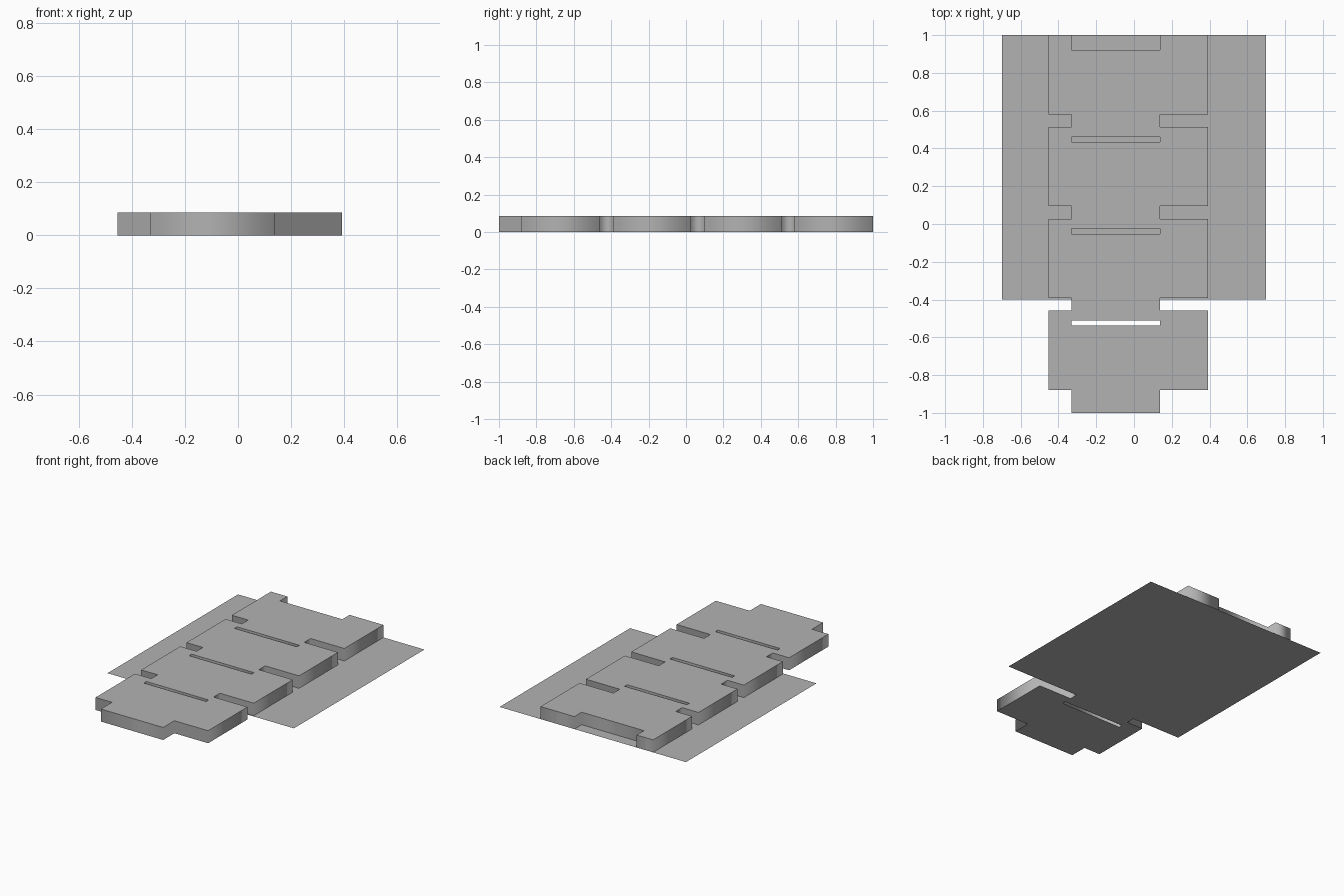
import bpy
from mathutils import Matrix

cube = bpy.data.objects.get("Cube")
if cube:
    bpy.data.objects.remove(cube, do_unlink=True)

HEIGHT = 0.085
LEFT, RIGHT = -0.453, 0.392        # full width of the links
NECK_L, NECK_R = -0.33, 0.138      # width of necks, tongue and slots
PITCH = 0.486                      # spacing of the repeating links
NOTCH = (-0.459, -0.391)           # first side notch, in y
SLOT = (-0.538, -0.511)            # first slot, in y

grey = bpy.data.materials.new("neutral grey")
grey.use_nodes = True
colour = (0.45, 0.45, 0.45, 1)
grey.diffuse_color = colour
grey.node_tree.nodes["Principled BSDF"].inputs["Base Color"].default_value = colour


def add_object(name, mesh):
    obj = bpy.data.objects.new(name, mesh)
    bpy.context.collection.objects.link(obj)
    mesh.materials.clear()
    mesh.materials.append(grey)
    return obj


def extruded(name, loops, height):
    """Fill closed outlines (inner ones become holes) and extrude them up from z = 0."""
    curve = bpy.data.curves.new(name + "_outline", "CURVE")
    curve.dimensions = "2D"
    curve.fill_mode = "BOTH"
    curve.extrude = height / 2
    for loop in loops:
        spline = curve.splines.new("POLY")
        spline.points.add(len(loop) - 1)
        for point, (x, y) in zip(spline.points, loop):
            point.co = (x, y, 0, 1)
        spline.use_cyclic_u = True
    temp = bpy.data.objects.new(name + "_temp", curve)
    bpy.context.collection.objects.link(temp)
    bpy.context.view_layer.update()
    graph = bpy.context.evaluated_depsgraph_get()
    mesh = bpy.data.meshes.new_from_object(temp.evaluated_get(graph))
    bpy.data.objects.remove(temp, do_unlink=True)
    mesh.transform(Matrix.Translation((0, 0, height / 2)))
    return add_object(name, mesh)


def side(outer, neck):
    """One side of the strip, front to back: tongue, then links split by notches."""
    points = [(neck, -1), (neck, -0.88), (outer, -0.88)]
    for i in range(3):
        front, back = (y + i * PITCH for y in NOTCH)
        points += [(outer, front), (neck, front), (neck, back), (outer, back)]
    return points + [(outer, 1), (neck, 1), (neck, 0.922)]


# Strip of linked blocks with a tongue in front and a matching socket behind
outline = side(RIGHT, NECK_R) + side(LEFT, NECK_L)[::-1]
slots = []
for i in range(3):
    y0, y1 = (y + i * PITCH for y in SLOT)
    slots.append([(NECK_L, y0), (NECK_L, y1), (NECK_R, y1), (NECK_R, y0)])
extruded("linked_strip", [outline] + slots, HEIGHT)

# Thin base sheet under the rear of the strip
sheet = bpy.data.meshes.new("base_sheet")
sheet.from_pydata([(-0.7, -0.4, 0), (0.7, -0.4, 0), (0.7, 1, 0), (-0.7, 1, 0)],
                  [], [(0, 1, 2, 3)])
add_object("base_sheet", sheet)
